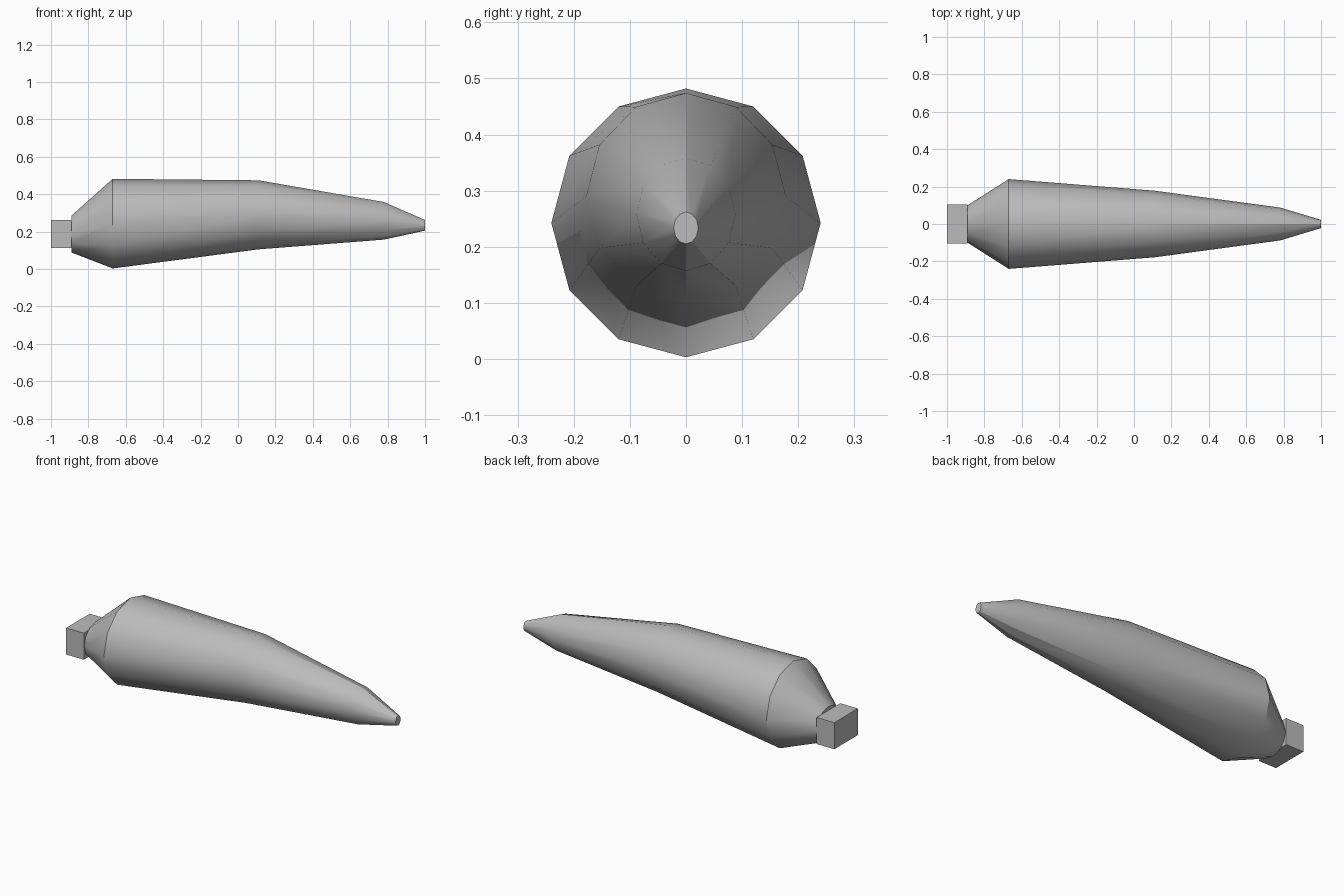
import bpy, bmesh
from math import sin, cos, pi, radians

cube = bpy.data.objects.get("Cube")
if cube:
    bpy.data.objects.remove(cube, do_unlink=True)

grey = bpy.data.materials.new("plain_grey")
grey.use_nodes = True
colour = (0.5, 0.5, 0.5, 1)
grey.diffuse_color = colour
grey.node_tree.nodes["Principled BSDF"].inputs["Base Color"].default_value = colour

SIDES = 12


def add_object(name, bm):
    bmesh.ops.recalc_face_normals(bm, faces=bm.faces)
    mesh = bpy.data.meshes.new(name)
    bm.to_mesh(mesh)
    bm.free()
    mesh.materials.append(grey)
    obj = bpy.data.objects.new(name, mesh)
    bpy.context.collection.objects.link(obj)
    return obj


# Tapered, gently bent body: x, bottom z, top z, half width of each ring
sections = [
    (-0.89, 0.088, 0.286, 0.10),
    (-0.67, 0.003, 0.482, 0.24),
    (0.11, 0.105, 0.474, 0.178),
    (0.78, 0.157, 0.358, 0.088),
    (1.00, 0.205, 0.262, 0.022),
]
bm = bmesh.new()
rings = []
for x, low, high, half in sections:
    mid, rise = (low + high) / 2, (high - low) / 2
    rings.append([bm.verts.new((x, half * sin(2 * pi * i / SIDES),
                                mid + rise * cos(2 * pi * i / SIDES)))
                  for i in range(SIDES)])
for a, b in zip(rings, rings[1:]):
    for i in range(SIDES):
        j = (i + 1) % SIDES
        bm.faces.new((a[i], a[j], b[j], b[i]))
bm.faces.new(rings[0])
bm.faces.new(rings[-1])
body = add_object("tapered_body", bm)

bpy.ops.object.select_all(action="DESELECT")
body.select_set(True)
bpy.context.view_layer.objects.active = body
bpy.ops.object.shade_smooth_by_angle(angle=radians(30.5))

# Square mounting block behind the neck
bm = bmesh.new()
bmesh.ops.create_cube(bm, size=1)
bmesh.ops.scale(bm, vec=(0.11, 0.21, 0.15), verts=bm.verts)
bmesh.ops.translate(bm, vec=(-0.945, 0, 0.187), verts=bm.verts)
add_object("mounting_block", bm)
